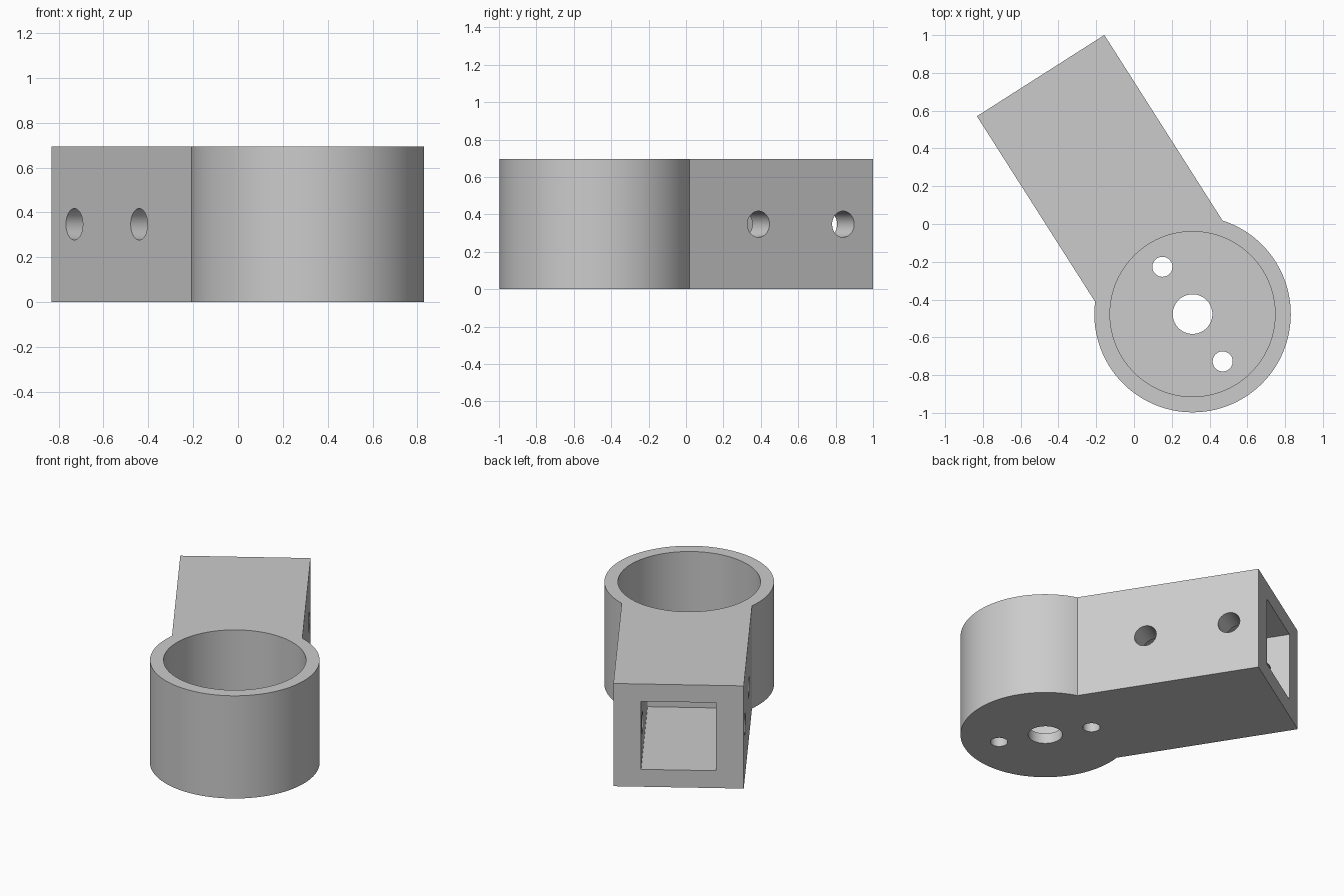
import bpy, bmesh, math
from mathutils import Matrix

if "Cube" in bpy.data.objects:
    bpy.data.objects.remove(bpy.data.objects["Cube"])

# Main dimensions, in a local frame with the arm along +y from the cup axis
R_OUT, R_IN, HEIGHT, FLOOR = 0.52, 0.437, 0.695, 0.07
ARM_HALF, ARM_END = 0.40, 1.497
SOCKET, SOCKET_DEPTH = 0.46, 0.91
MID = HEIGHT / 2
PLACE = Matrix.Translation((0.31, -0.477, 0)) @ Matrix.Rotation(math.radians(32.5), 4, 'Z')

grey = bpy.data.materials.new("plain grey")
grey.diffuse_color = (0.6, 0.6, 0.6, 1)
grey.use_nodes = True
grey.node_tree.nodes["Principled BSDF"].inputs["Base Color"].default_value = grey.diffuse_color


def make_object(name, bm):
    bmesh.ops.recalc_face_normals(bm, faces=bm.faces)
    mesh = bpy.data.meshes.new(name)
    bm.to_mesh(mesh)
    bm.free()
    mesh.materials.append(grey)
    obj = bpy.data.objects.new(name, mesh)
    bpy.context.collection.objects.link(obj)
    return obj


def cut(target, name, bm):
    cutter = make_object(name, bm)
    mod = target.modifiers.new(name, 'BOOLEAN')
    mod.operation, mod.solver, mod.object = 'DIFFERENCE', 'EXACT', cutter
    bpy.context.view_layer.objects.active = target
    bpy.ops.object.modifier_apply(modifier=mod.name)
    bpy.data.objects.remove(cutter)


def cylinder(radius, depth, matrix, segments=48):
    bm = bmesh.new()
    bmesh.ops.create_cone(bm, cap_ends=True, segments=segments, radius1=radius,
                          radius2=radius, depth=depth, matrix=matrix)
    return bm


# Bracket body: round cup outline joined to a straight arm, extruded upward
join = math.acos(ARM_HALF / R_OUT)
sweep, steps = math.pi + 2 * join, 96
outline = [(R_OUT * math.cos(join - sweep * i / steps),
            R_OUT * math.sin(join - sweep * i / steps)) for i in range(steps + 1)]
outline += [(-ARM_HALF, ARM_END), (ARM_HALF, ARM_END)]
bm = bmesh.new()
base = bm.faces.new([bm.verts.new((x, y, 0)) for x, y in outline])
top = bmesh.ops.extrude_face_region(bm, geom=[base])
bmesh.ops.translate(bm, vec=(0, 0, HEIGHT),
                    verts=[g for g in top["geom"] if isinstance(g, bmesh.types.BMVert)])
body = make_object("bracket_body", bm)

# Cup interior, open at the top
cut(body, "cup_cutter", cylinder(R_IN, 1, Matrix.Translation((0, 0, FLOOR + 0.5)), 128))

# Shaft hole and two screw holes through the cup floor
for y, radius in ((0, 0.105), (0.297, 0.053), (-0.297, 0.053)):
    cut(body, "floor_hole_cutter", cylinder(radius, 0.4, Matrix.Translation((0, y, 0))))

# Square socket in the end of the arm
bm = bmesh.new()
bmesh.ops.create_cube(bm, size=1, matrix=Matrix.Translation(
    (0, ARM_END - SOCKET_DEPTH + 0.5, MID)) @ Matrix.Diagonal((SOCKET, 1, SOCKET, 1)))
cut(body, "socket_cutter", bm)

# Cross holes through both side walls of the arm
for y in (0.77, 1.307):
    cut(body, "cross_hole_cutter", cylinder(
        0.07, 1.2, Matrix.Translation((0, y, MID)) @ Matrix.Rotation(math.pi / 2, 4, 'Y')))

# Turn into place and smooth the curved walls
body.data.transform(PLACE)
bpy.ops.object.select_all(action='DESELECT')
body.select_set(True)
bpy.context.view_layer.objects.active = body
bpy.ops.object.shade_smooth_by_angle(angle=math.radians(30))
